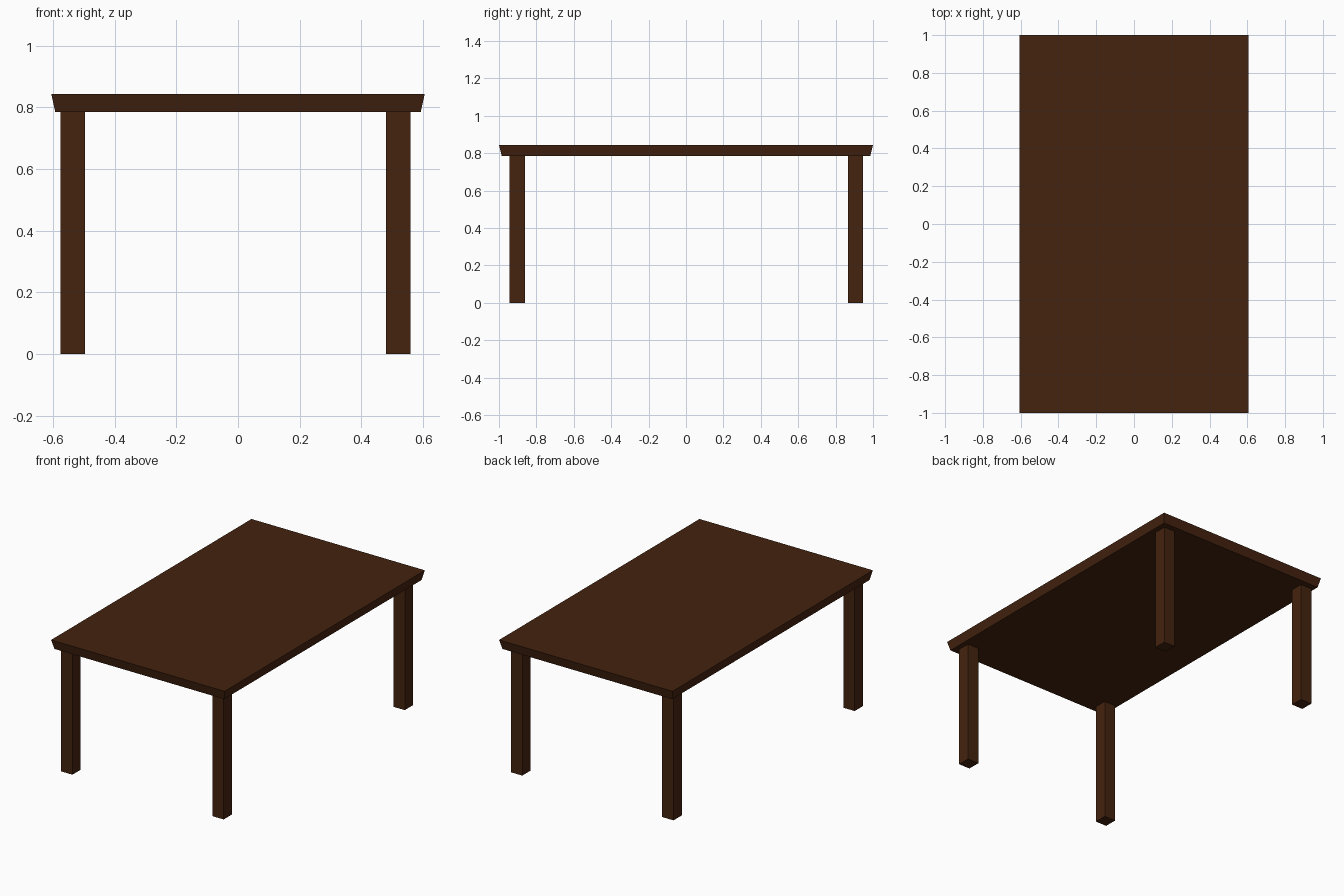
import bpy
import bmesh

if "Cube" in bpy.data.objects:
    bpy.data.objects.remove(bpy.data.objects["Cube"])

wood = bpy.data.materials.new("dark_brown_wood")
wood.diffuse_color = (0.058, 0.0165, 0.0048, 1.0)
wood.use_nodes = True
wood.node_tree.nodes["Principled BSDF"].inputs["Base Color"].default_value = wood.diffuse_color


def block(name, x, y, z, inset_x=0.0, inset_y=0.0):
    """Box from (min, max) ranges; the bottom face may be inset."""
    bm = bmesh.new()
    bmesh.ops.create_cube(bm, size=1.0)
    for v in bm.verts:
        low = v.co.z < 0
        sx, sy = (1 if v.co.x > 0 else -1), (1 if v.co.y > 0 else -1)
        v.co.x = x[sx > 0] - (sx * inset_x if low else 0)
        v.co.y = y[sy > 0] - (sy * inset_y if low else 0)
        v.co.z = z[not low]
    mesh = bpy.data.meshes.new(name)
    bm.to_mesh(mesh)
    bm.free()
    mesh.materials.append(wood)
    obj = bpy.data.objects.new(name, mesh)
    bpy.context.collection.objects.link(obj)
    return obj


LEG_TOP, TOP = 0.785, 0.844

# Table top with sides sloping in towards the underside
block("table_top", (-0.606, 0.606), (-1.0, 1.0), (LEG_TOP, TOP), 0.013, 0.015)

# Four square legs
for side, x in (("left", (-0.576, -0.497)), ("right", (0.481, 0.560))):
    for end, y in (("front", (-0.943, -0.861)), ("back", (0.865, 0.947))):
        block(f"{end}_{side}_leg", x, y, (0.0, LEG_TOP))
